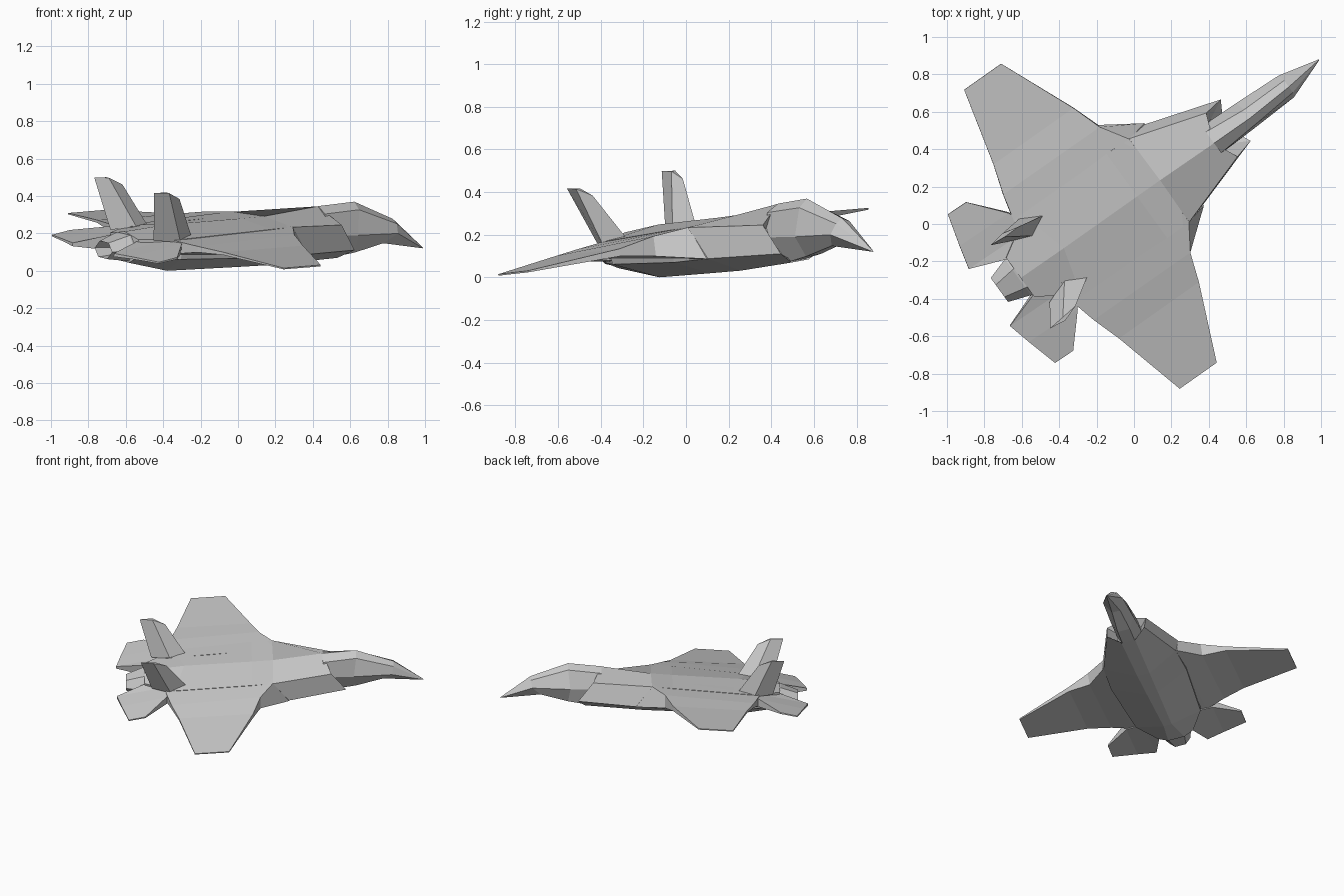
import bpy, bmesh, math
from mathutils import Matrix

if "Cube" in bpy.data.objects:
    bpy.data.objects.remove(bpy.data.objects["Cube"], do_unlink=True)

# One flat paint for the whole airframe
GREY = (0.58, 0.58, 0.58, 1.0)
paint = bpy.data.materials.new("airframe_grey")
paint.use_nodes = True
paint.diffuse_color = GREY
bsdf = paint.node_tree.nodes["Principled BSDF"]
bsdf.inputs["Base Color"].default_value = GREY
bsdf.inputs["Roughness"].default_value = 0.7

# Aircraft axes (x forward, y left, z up), banked and turned on the ground
POSE = (Matrix.Rotation(math.radians(35.8), 4, 'Z')
        @ Matrix.Rotation(math.radians(8.5), 4, 'X')
        @ Matrix.Translation((0, 0.15, 0)))


def loft(name, rings, mirror=False):
    """Skin a list of equal-length closed rings and cap both ends."""
    bm = bmesh.new()
    rows = [[bm.verts.new(p) for p in ring] for ring in rings]
    n = len(rows[0])
    for a, b in zip(rows, rows[1:]):
        for i in range(n):
            j = (i + 1) % n
            bm.faces.new((a[i], a[j], b[j], b[i]))
    bm.faces.new(rows[0])
    bm.faces.new(rows[-1][::-1])
    bmesh.ops.recalc_face_normals(bm, faces=bm.faces)
    mesh = bpy.data.meshes.new(name)
    bm.to_mesh(mesh)
    bm.free()
    mesh.materials.append(paint)
    obj = bpy.data.objects.new(name, mesh)
    bpy.context.collection.objects.link(obj)
    obj.matrix_world = POSE
    if mirror:
        mod = obj.modifiers.new("mirror", 'MIRROR')
        mod.use_axis = (False, True, False)
        mod.use_mirror_merge = False
    return obj


def full_ring(half):
    """Complete a left half section (first point on the centre line)."""
    return half + [(x, -y, z) for x, y, z in reversed(half[1:])]


def slice_ring(y, lead_top, lead_low, z_top, z_low, trail, tz_top, tz_low):
    """Four-cornered wing section at span y."""
    return [(lead_top, y, z_top), (trail, y, tz_top),
            (trail, y, tz_low), (lead_low, y, z_low)]


# Fuselage: ridge, shoulder, lower side edge, keel edge
body = [
    [(.58, 0, .30), (.60, .09, .22), (.66, .08, .10), (.68, .03, .07)],
    [(.60, 0, .326), (.66, .145, .247), (.766, .138, .11), (.72, .05, .055)],
    [(.25, 0, .272), (.245, .278, .255), (.36, .268, .106), (.30, .045, .016)],
    [(.10, 0, .26), (.10, .28, .243), (.10, .28, .09), (.05, .04, .003)],
    [(-.38, 0, .228), (-.45, .26, .188), (-.45, .24, .075), (-.38, .03, -.018)],
    [(-.66, 0, .19), (-.66, .13, .165), (-.66, .13, .065), (-.66, .06, .03)],
]
loft("fuselage", [full_ring(h) for h in body])

# Nose and canopy: ridge, canopy side, chine, keel edge
nose = [
    [(1.315, 0, .103), (1.315, .002, .102), (1.315, .003, .10), (1.315, .002, .099)],
    [(1.10, 0, .258), (1.10, .04, .238), (1.09, .072, .19), (1.03, .03, .131)],
    [(.836, 0, .351), (.836, .05, .315), (.82, .084, .182), (.836, .045, .083)],
    [(.60, 0, .327), (.60, .07, .295), (.60, .09, .18), (.65, .045, .05)],
]
loft("nose_and_canopy", [full_ring(h) for h in nose])

# Main wings with blended roots
loft("main_wing", [slice_ring(*s) for s in (
    (.15, .245, .36, .262, .09, -.51, .195, .08),
    (.275, .245, .36, .256, .106, -.51, .178, .11),
    (.418, .155, .155, .235, .14, -.475, .172, .14),
    (.58, .10, .10, .20, .165, -.423, .165, .15),
    (.996, -.075, -.075, .158, .15, -.317, .141, .134),
)], mirror=True)

# Horizontal tailplanes
loft("tailplane", [slice_ring(*s) for s in (
    (.12, -.45, -.45, .19, .065, -.66, .155, .07),
    (.19, -.45, -.45, .185, .08, -.857, .10, .082),
    (.32, -.51, -.51, .172, .115, -.825, .10, .088),
    (.495, -.66, -.66, .124, .114, -.777, .098, .09),
)], mirror=True)

# Canted fins with a diamond section
loft("tail_fin", [
    [(-.37, .205, .20), (-.477, .262, .17), (-.61, .20, .17), (-.476, .147, .19)],
    [(-.51, .264, .405), (-.60, .29, .44), (-.69, .277, .44), (-.60, .268, .44)],
], mirror=True)


# Engine nozzle: six-sided, tapering to a hollow exit
def nozzle_ring(x, half_width, half_height, z):
    return [(x, half_width * math.cos(a), z + half_height * math.sin(a))
            for a in (i * math.tau / 6 for i in range(6))]


loft("engine_nozzle", [nozzle_ring(*r) for r in (
    (-.55, .125, .085, .11), (-.67, .12, .08, .108),
    (-.79, .08, .05, .09), (-.70, .065, .04, .095))])
